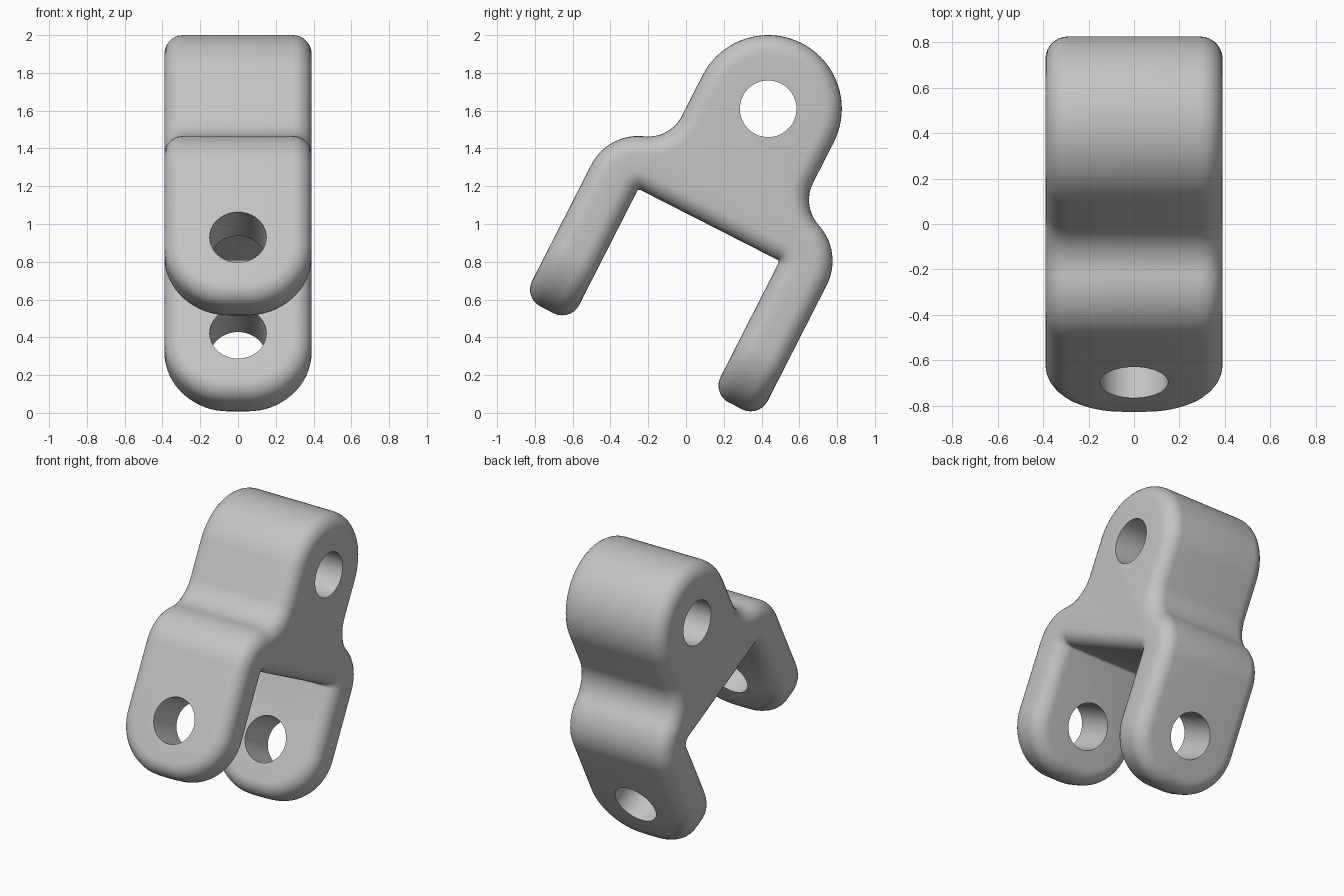
import bpy
import bmesh
from math import sin, cos, pi, radians, atan2
from mathutils import Matrix, Vector

cube = bpy.data.objects.get("Cube")
if cube:
    bpy.data.objects.remove(cube, do_unlink=True)

HALF_X = 0.39       # half thickness and head radius
SLOT, ARM = 0.42, 0.70   # inner and outer faces of the arms
FLOOR, TIP = -0.69, -1.48  # slot roof and arm ends
ROUND = 0.1         # edge rounding
NECK = 0.2          # concave neck fillet
TILT = Matrix.Translation((0, 0.435, 1.61)) @ Matrix.Rotation(radians(-27), 4, 'X')


def arc(cx, cy, r, a0, a1, n):
    return [(cx + r * cos(a0 + (a1 - a0) * i / n), cy + r * sin(a0 + (a1 - a0) * i / n))
            for i in range(n + 1)]


def prism(name, points, axis, depth):
    """Extrude a closed outline along x or y, centred on the origin."""
    def place(p, d):
        return (d, p[0], p[1]) if axis == 'x' else (p[0], d, p[1])
    bm = bmesh.new()
    face = bm.faces.new([bm.verts.new(place(p, -depth)) for p in points])
    grown = bmesh.ops.extrude_face_region(bm, geom=[face])["geom"]
    shift = Vector((2 * depth, 0, 0)) if axis == 'x' else Vector((0, 2 * depth, 0))
    bmesh.ops.translate(bm, vec=shift, verts=[g for g in grown if isinstance(g, bmesh.types.BMVert)])
    bmesh.ops.recalc_face_normals(bm, faces=bm.faces)
    mesh = bpy.data.meshes.new(name)
    bm.to_mesh(mesh)
    bm.free()
    obj = bpy.data.objects.new(name, mesh)
    bpy.context.collection.objects.link(obj)
    return obj


def cut(obj, tool, operation):
    mod = obj.modifiers.new("cut", 'BOOLEAN')
    mod.object, mod.operation, mod.solver = tool, operation, 'EXACT'
    tool.hide_render = True
    return tool


# Half of the side outline, from the head top round to the slot roof
shoulder = ARM - SLOT
neck_y = HALF_X + NECK
neck_z = FLOOR + ((shoulder + NECK) ** 2 - (neck_y - SLOT) ** 2) ** 0.5
lean = atan2(neck_z - FLOOR, neck_y - SLOT)
half = arc(0, 0, HALF_X, pi / 2, 0, 20)
half += arc(neck_y, neck_z, NECK, pi, pi + lean, 12)
half += arc(SLOT, FLOOR, shoulder, lean, 0, 14)
half += [(ARM, TIP - 0.2), (SLOT, TIP - 0.2)]
half += arc(SLOT - 0.015, FLOOR - 0.015, 0.015, 0, pi / 2, 4)
outline = half + [(-y, z) for y, z in reversed(half[1:])]
bracket = prism("clevis_bracket", outline, 'x', 0.6)

# Face outline with rounded arm ends trims the thickness
tip_r = 0.34
side = arc(HALF_X - tip_r, TIP + tip_r, tip_r, -pi / 2, 0, 16) + [(HALF_X, 0.6)]
tools = [cut(bracket, prism("trim", side + [(-x, z) for x, z in reversed(side)], 'y', 1.2), 'INTERSECT')]

# Rounded outer edges
bevel = bracket.modifiers.new("rounding", 'BEVEL')
bevel.width, bevel.segments = ROUND, 7
bevel.limit_method, bevel.angle_limit = 'ANGLE', radians(45)
bevel.use_clamp_overlap = False

# Pin hole through the head and bolt holes through both arms
circle = arc(0, 0, 0.15, 0, 2 * pi, 48)[:-1]
tools.append(cut(bracket, prism("head_hole", circle, 'x', 1), 'DIFFERENCE'))
tools.append(cut(bracket, prism("arm_holes", [(x, z - 1.12) for x, z in circle], 'y', 1.5), 'DIFFERENCE'))

# Bake the modifiers, then drop the cutters
bpy.context.view_layer.update()
baked = bpy.data.meshes.new_from_object(bracket.evaluated_get(bpy.context.evaluated_depsgraph_get()))
bracket.modifiers.clear()
bracket.data = baked
for tool in tools:
    bpy.data.objects.remove(tool, do_unlink=True)
bracket.matrix_world = TILT

# Plain grey metal
grey = bpy.data.materials.new("light_grey")
grey.use_nodes = True
colour = (0.55, 0.55, 0.55, 1)
grey.diffuse_color = colour
grey.node_tree.nodes["Principled BSDF"].inputs["Base Color"].default_value = colour
baked.materials.clear()
baked.materials.append(grey)

bpy.ops.object.select_all(action='DESELECT')
bracket.select_set(True)
bpy.context.view_layer.objects.active = bracket
bpy.ops.object.shade_smooth_by_angle(angle=radians(35))
